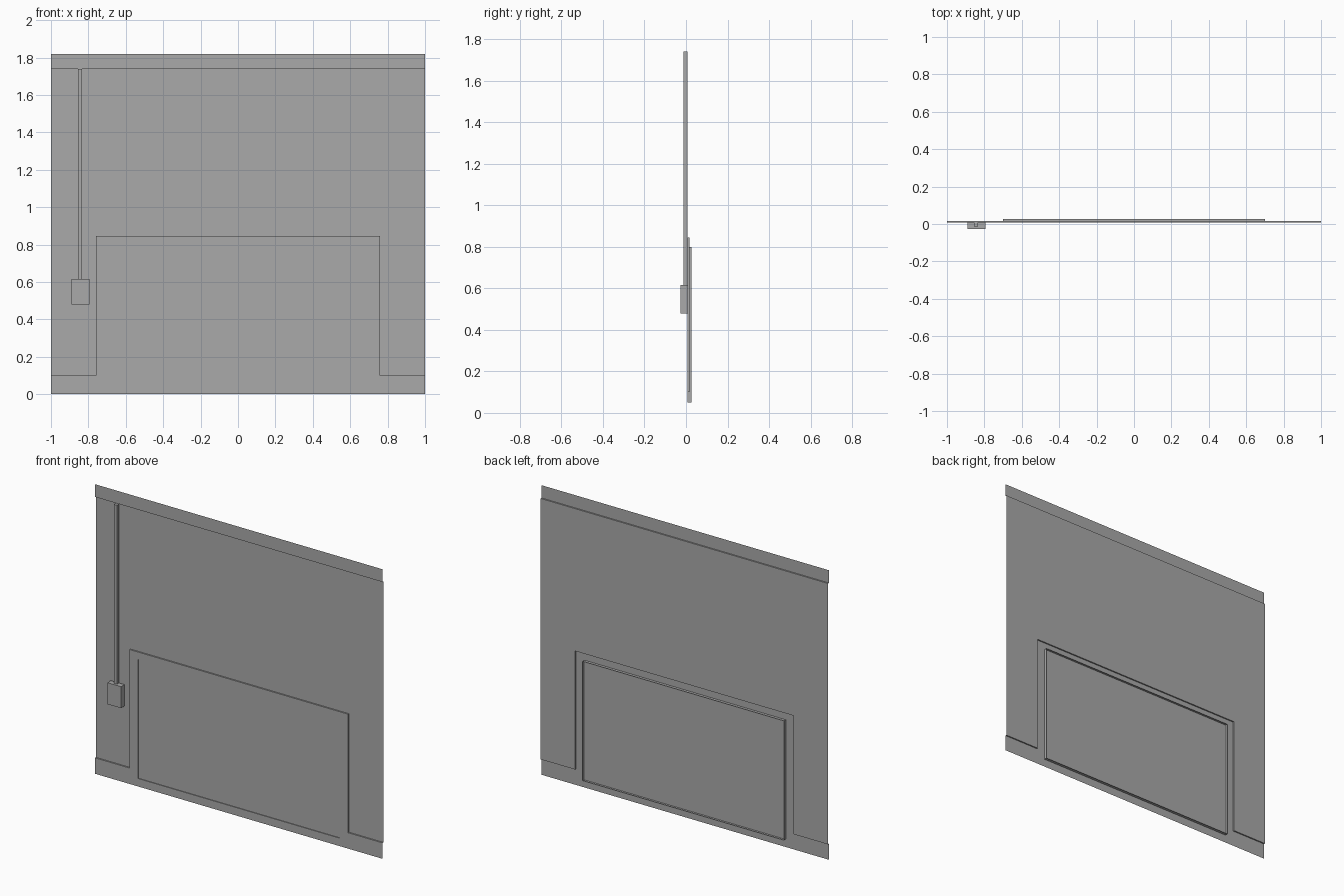
import bpy
import bmesh

cube = bpy.data.objects.get("Cube")
if cube:
    bpy.data.objects.remove(cube, do_unlink=True)

# Depth planes and main sizes
FRONT, PANE, WALL, REAR = 0.008, 0.0125, 0.0165, 0.0265
TOP, TRIM_Z, BASE_Z = 1.82, 1.74, 0.1
BAY_X, BAY_Z = 0.76, 0.845
PANE_X, PANE_LOW, PANE_HIGH = 0.7, 0.05, 0.8

grey = bpy.data.materials.new("plain_grey")
grey.use_nodes = True
colour = (0.4, 0.4, 0.4, 1)
grey.diffuse_color = colour
grey.node_tree.nodes["Principled BSDF"].inputs["Base Color"].default_value = colour


def finish(name, bm, mirrored=False):
    mesh = bpy.data.meshes.new(name)
    bm.to_mesh(mesh)
    bm.free()
    mesh.materials.append(grey)
    obj = bpy.data.objects.new(name, mesh)
    bpy.context.collection.objects.link(obj)
    if mirrored:
        mod = obj.modifiers.new("Mirror", 'MIRROR')
        mod.use_clip = True
    return obj


def sheet(name, outline, y):
    """Flat upright sheet from half an outline in x and z."""
    bm = bmesh.new()
    bm.faces.new([bm.verts.new((x, y, z)) for x, z in outline])
    return finish(name, bm, True)


def ribbon(name, path, y0, y1):
    """Narrow return faces running along half a path."""
    bm = bmesh.new()
    rows = [[bm.verts.new((x, y, z)) for x, z in path] for y in (y0, y1)]
    for i in range(len(path) - 1):
        bm.faces.new((rows[0][i], rows[0][i + 1], rows[1][i + 1], rows[1][i]))
    return finish(name, bm, True)


def box(name, x0, x1, y0, y1, z0, z1):
    bm = bmesh.new()
    bmesh.ops.create_cube(bm, size=1)
    for v in bm.verts:
        v.co = (x1 if v.co.x > 0 else x0,
                y1 if v.co.y > 0 else y0,
                z1 if v.co.z > 0 else z0)
    return finish(name, bm)


# Stepped edge shared by the wall and the raised surround
step = [(0, BAY_Z), (BAY_X, BAY_Z), (BAY_X, BASE_Z), (1, BASE_Z)]
opening = [(0, PANE_HIGH), (PANE_X, PANE_HIGH), (PANE_X, PANE_LOW), (0, PANE_LOW)]

# Main wall and top trim
sheet("wall_panel", step + [(1, TRIM_Z), (0, TRIM_Z)], WALL)
sheet("top_trim", [(0, TRIM_Z), (1, TRIM_Z), (1, TOP), (0, TOP)], FRONT)
ribbon("top_trim_return", [(0, TRIM_Z), (1, TRIM_Z)], FRONT, WALL)

# Baseboard with the surround, and its return to the wall
sheet("base_surround", [(0, 0), (1, 0)] + step[::-1] + opening, FRONT)
ribbon("surround_return", step, FRONT, WALL)

# Inset pane and the thin rim around it
sheet("inset_pane", opening, PANE)
ribbon("pane_rim", opening, FRONT, REAR)

# Wall box and conduit
box("wall_box", -0.89, -0.795, -REAR, FRONT, 0.48, 0.615)
box("conduit", -0.855, -0.833, -0.0125, FRONT, 0.615, TRIM_Z)
